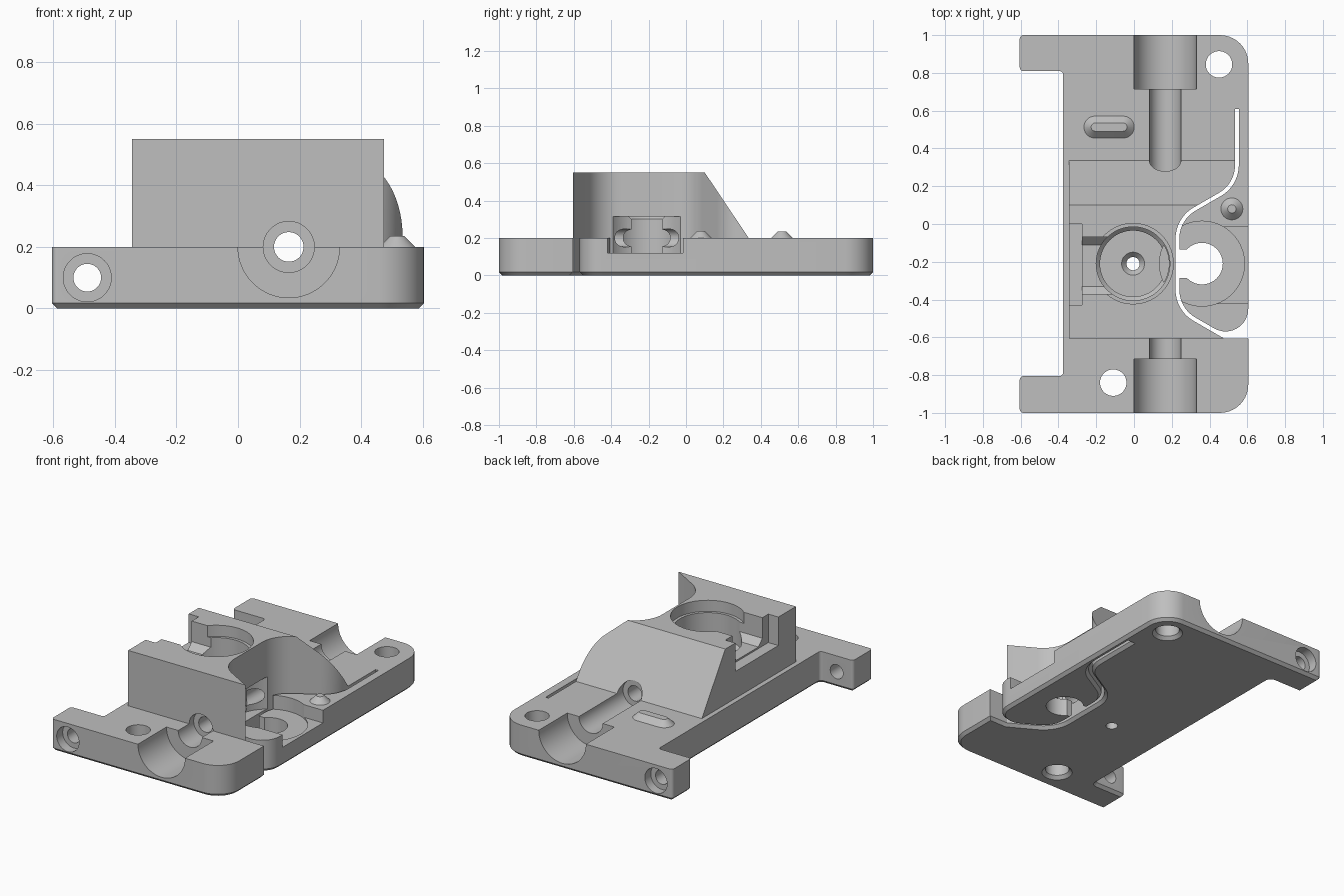
import bpy, bmesh, math
from mathutils import Matrix, Vector

if "Cube" in bpy.data.objects:
    bpy.data.objects.remove(bpy.data.objects["Cube"])

grey = bpy.data.materials.new("plain_grey")
grey.use_nodes = True
grey.diffuse_color = (0.52, 0.52, 0.52, 1)
grey.node_tree.nodes["Principled BSDF"].inputs["Base Color"].default_value = (0.52, 0.52, 0.52, 1)


def fillet(corners, steps=10):
    """Turn (x, y[, radius]) corners into an outline with rounded corners."""
    pts = []
    for i, c in enumerate(corners):
        p = Vector(c[:2])
        if len(c) < 3:
            pts.append(p)
            continue
        a = (Vector(corners[i - 1][:2]) - p).normalized()
        b = (Vector(corners[(i + 1) % len(corners)][:2]) - p).normalized()
        half = a.angle(b) / 2
        centre = p + (a + b).normalized() * c[2] / math.sin(half)
        start = p + a * c[2] / math.tan(half) - centre
        end = p + b * c[2] / math.tan(half) - centre
        turn = math.atan2(start.x * end.y - start.y * end.x, start.dot(end))
        for k in range(steps + 1):
            pts.append(centre + Matrix.Rotation(turn * k / steps, 2) @ start)
    return pts


def loft(name, layers, matrix=Matrix(), chamfer=0):
    """Closed solid through (outline, height) layers with equal point counts."""
    bm = bmesh.new()
    rings = [[bm.verts.new((p[0], p[1], z)) for p in pts] for pts, z in layers]
    n = len(rings[0])
    for lo, hi in zip(rings, rings[1:]):
        for i in range(n):
            j = (i + 1) % n
            bm.faces.new((lo[i], lo[j], hi[j], hi[i]))
    bottom = bm.faces.new(rings[0][::-1])
    bm.faces.new(rings[-1])
    bmesh.ops.recalc_face_normals(bm, faces=bm.faces)
    if chamfer:
        bmesh.ops.bevel(bm, geom=list(bottom.edges), offset=chamfer, segments=1,
                        affect='EDGES', clamp_overlap=False)
    bm.transform(matrix)
    mesh = bpy.data.meshes.new(name)
    bm.to_mesh(mesh)
    bm.free()
    mesh.materials.append(grey)
    obj = bpy.data.objects.new(name, mesh)
    bpy.context.collection.objects.link(obj)
    return obj


def circle(r, n=64):
    return [(r * math.cos(math.tau * i / n), r * math.sin(math.tau * i / n)) for i in range(n)]


def lathe(name, profile, x, y):
    return loft(name, [(circle(r), z) for r, z in profile], Matrix.Translation((x, y, 0)))


def bore_y(name, r, y0, y1, x, z):
    turn = Matrix.Translation((x, 0, z)) @ Matrix.Rotation(-math.pi / 2, 4, 'X')
    return loft(name, [(circle(r), y0), (circle(r), y1)], turn)


def box(name, x0, x1, y0, y1, z0, z1):
    rect = [(x0, y0), (x1, y0), (x1, y1), (x0, y1)]
    return loft(name, [(rect, z0), (rect, z1)])


def cut(obj, cutters):
    for c in cutters:
        c.hide_render = True
        mod = obj.modifiers.new("cut", 'BOOLEAN')
        mod.operation, mod.solver, mod.object = 'DIFFERENCE', 'EXACT', c
    deps = bpy.context.evaluated_depsgraph_get()
    mesh = bpy.data.meshes.new_from_object(obj.evaluated_get(deps))
    obj.modifiers.clear()
    obj.data = mesh


# Base plate outline, with the thin flexing slot that frees the idler arm
slot_edge = [(0.475, -0.605), (0.22, -0.458, 0.19), (0.22, 0.032, 0.19), (0.535, 0.214, 0.17)]
arm_edge = [(0.555, 0.203, 0.19), (0.24, 0.021, 0.17), (0.24, -0.446, 0.17), (0.605, -0.657, 0.12)]
outline = ([(-0.605, -1, 0.02), (0.605, -1, 0.15), (0.605, -0.605)] + slot_edge
           + [(0.535, 0.61), (0.555, 0.61)] + arm_edge
           + [(0.605, 1, 0.15), (-0.605, 1, 0.02), (-0.605, 0.81, 0.02), (-0.375, 0.81, 0.02),
              (-0.375, -0.805, 0.02), (-0.605, -0.805, 0.02)])
plate_pts = fillet(outline)
base_plate = loft("base_plate", [(plate_pts, 0), (plate_pts, 0.2)], chamfer=0.018)

# Raised drive housing following the slot
block_pts = fillet([(-0.345, -0.605)] + slot_edge + [(0.535, 0.335), (-0.345, 0.335)])
housing = loft("drive_housing", [(block_pts, 0.2), (block_pts, 0.55)])

# Cutters shared by plate and housing
drive_bore = lathe("drive_bore", [(0.175, 0.12), (0.175, 0.3), (0.195, 0.32), (0.195, 0.48),
                                  (0.213, 0.48), (0.213, 0.6)], -0.005, -0.21)
shaft_hole = lathe("shaft_hole", [(0.035, -0.1), (0.035, 0.09), (0.065, 0.125), (0.065, 0.14)], -0.005, -0.21)
bearing_pocket = lathe("bearing_pocket", [(0.225, 0.112), (0.225, 0.315)], 0.36, -0.21)
guide_hole = bore_y("guide_hole", 0.048, -0.9, 0.9, 0.165, 0.2)
rear_groove = bore_y("rear_groove", 0.083, 0.275, 0.9, 0.165, 0.2)
front_groove = bore_y("front_groove", 0.083, -0.9, -0.56, 0.165, 0.2)
shared = [drive_bore, bearing_pocket, guide_hole, rear_groove, front_groove]

# Plate cutters: fitting sockets, arm recess, screw holes
plate_cuts = [
    shaft_hole,
    box("arm_recess", 0.36, 0.7, -0.42, -0.015, 0.12, 0.3),
    lathe("bearing_hole", [(0.11, -0.1), (0.11, 0.3)], 0.36, -0.21),
    box("bearing_gap", 0.23, 0.36, -0.285, -0.135, -0.1, 0.3),
    bore_y("ear_hole", 0.045, -1.2, 1.2, -0.49, 0.1),
]
for side in (-1, 1):
    plate_cuts += [bore_y("fitting_socket", 0.165, *sorted((side * 0.715, side * 1.1)), 0.165, 0.2),
                   bore_y("ear_counterbore", 0.078, *sorted((side * 0.94, side * 1.1)), -0.49, 0.1)]
for x, y in ((0.45, 0.845), (-0.11, -0.84)):
    plate_cuts.append(lathe("mount_hole", [(0.11, -0.02), (0.07, 0.02), (0.07, 0.3)], x, y))

# Housing cutters: rear slope and the stepped channel into the bore
slope_matrix = Matrix(((0, 0, 1, 0), (1, 0, 0, 0), (0, 1, 0, 0), (0, 0, 0, 1)))
slope_pts = [(0.402, 0.1), (0.8, 0.1), (0.8, 0.7), (-0.0007, 0.7)]
slope = loft("slope_cutter", [(slope_pts, -0.7), (slope_pts, 0.8)], slope_matrix)
# cross-section of the channel, with chamfered lower corners
channel_pts = [(-0.33, 0.38), (-0.11, 0.38), (-0.07, 0.42), (-0.07, 0.7), (-0.37, 0.7), (-0.37, 0.42)]
channel = loft("channel_cutter", [(channel_pts, -0.32), (channel_pts, -0.1)], slope_matrix)
housing_cuts = [slope, channel, box("plug_slot", -0.4, -0.275, -0.43, 0.0, 0.37, 0.7)]

cut(base_plate, shared + plate_cuts)
cut(housing, shared + housing_cuts)
for c in set(shared + plate_cuts + housing_cuts):
    bpy.data.objects.remove(c)


# Raised locating pads
def stadium(hx, hy):
    e = hy * 0.999
    return fillet([(-hx, -hy, e), (hx, -hy, e), (hx, hy, e), (-hx, hy, e)])


pad = loft("long_pad", [(stadium(0.133, 0.058), 0.2), (stadium(0.095, 0.022), 0.235)],
           Matrix.Translation((-0.132, 0.513, 0)))
stud = lathe("arm_stud", [(0.058, 0.2), (0.022, 0.236)], 0.518, 0.08)

# Smooth shading on the curved walls, sharp edges kept
bpy.ops.object.select_all(action='DESELECT')
for obj in (base_plate, housing, pad, stud):
    obj.select_set(True)
bpy.context.view_layer.objects.active = base_plate
bpy.ops.object.shade_smooth_by_angle(angle=math.radians(25))
